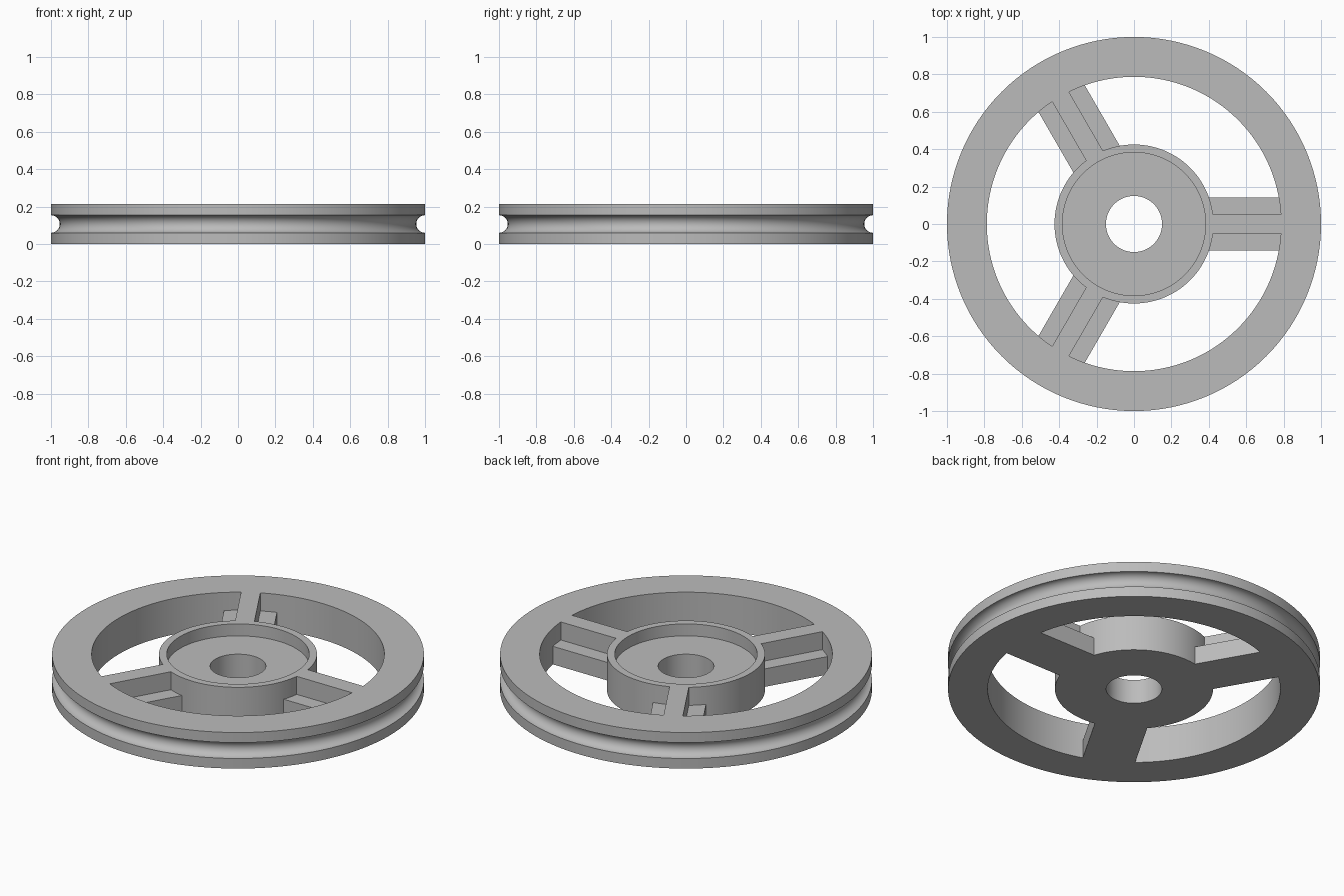
import bpy
import bmesh
from math import cos, sin, pi, radians
from mathutils import Matrix, Vector

HEIGHT = 0.214
SEGMENTS = 128

if "Cube" in bpy.data.objects:
    bpy.data.objects.remove(bpy.data.objects["Cube"], do_unlink=True)

# Single grey material
grey = bpy.data.materials.new("plain_grey")
grey.use_nodes = True
colour = (0.5, 0.5, 0.5, 1)
grey.diffuse_color = colour
grey.node_tree.nodes["Principled BSDF"].inputs["Base Color"].default_value = colour


def make_object(name, bm):
    bmesh.ops.recalc_face_normals(bm, faces=bm.faces[:])
    mesh = bpy.data.meshes.new(name)
    bm.to_mesh(mesh)
    bm.free()
    mesh.materials.append(grey)
    obj = bpy.data.objects.new(name, mesh)
    bpy.context.collection.objects.link(obj)
    return obj


def lathe(name, profile):
    """Spin a closed (radius, z) profile around the z axis."""
    bm = bmesh.new()
    verts = [bm.verts.new((r, 0, z)) for r, z in profile]
    edges = [bm.edges.new((verts[i - 1], verts[i])) for i in range(len(verts))]
    bmesh.ops.spin(bm, geom=verts + edges, cent=(0, 0, 0), axis=(0, 0, 1),
                   angle=2 * pi, steps=SEGMENTS, use_merge=True)
    bmesh.ops.remove_doubles(bm, verts=bm.verts[:], dist=1e-5)
    return make_object(name, bm)


def make_spoke(name, angle):
    """Inverted T section: wide lower flange, narrow full-height web."""
    flange, web, step = 0.143, 0.052, HEIGHT / 2
    half = [(flange, 0), (flange, step), (web, step), (web, HEIGHT)]
    section = half + [(-y, z) for y, z in reversed(half)]
    bm = bmesh.new()
    face = bm.faces.new([bm.verts.new((0.395, y, z)) for y, z in section])
    ext = bmesh.ops.extrude_face_region(bm, geom=[face], use_keep_orig=True)
    tips = [g for g in ext["geom"] if isinstance(g, bmesh.types.BMVert)]
    bmesh.ops.translate(bm, verts=tips, vec=Vector((0.43, 0, 0)))
    bmesh.ops.rotate(bm, verts=bm.verts[:], cent=(0, 0, 0),
                     matrix=Matrix.Rotation(angle, 3, 'Z'))
    return make_object(name, bm)


# Rim with a half-round groove in its outer wall
groove, steps = 0.047, 16
arc = [(1 - groove * sin(pi * i / steps), HEIGHT / 2 - groove * cos(pi * i / steps))
       for i in range(steps + 1)]
wheel = lathe("pulley_wheel", [(0.787, 0), (1, 0)] + arc + [(1, HEIGHT), (0.787, HEIGHT)])

# Hub with a bore and a shallow recess on top
floor = 0.143
hub = lathe("hub", [(0.15, 0), (0.425, 0), (0.425, HEIGHT),
                    (0.383, HEIGHT), (0.383, floor), (0.15, floor)])

# Three spokes, then everything fused into one casting
parts = [make_spoke(f"spoke_{i + 1}", radians(120 * i)) for i in range(3)] + [hub]
bpy.ops.object.select_all(action='DESELECT')
bpy.context.view_layer.objects.active = wheel
wheel.select_set(True)
for part in parts:
    union = wheel.modifiers.new("fuse", 'BOOLEAN')
    union.operation = 'UNION'
    union.solver = 'EXACT'
    union.object = part
    bpy.ops.object.modifier_apply(modifier=union.name)
    bpy.data.objects.remove(part, do_unlink=True)

bpy.ops.object.shade_smooth_by_angle(angle=radians(30))
